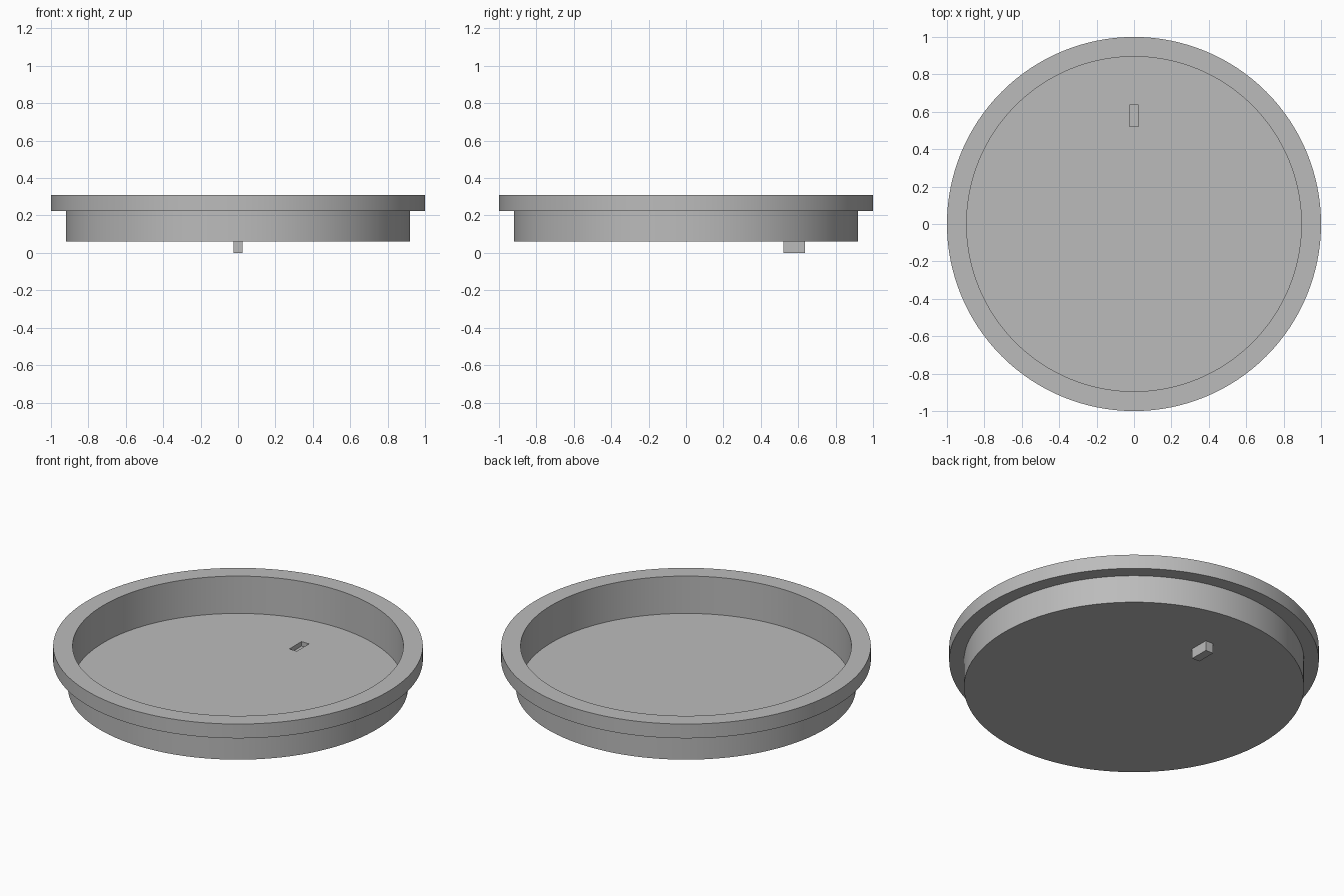
import bpy, bmesh, math
from mathutils import Matrix, Vector

cube = bpy.data.objects.get("Cube")
if cube:
    bpy.data.objects.remove(cube, do_unlink=True)

grey = bpy.data.materials.new("plain grey")
grey.use_nodes = True
colour = (0.5, 0.5, 0.5, 1)
grey.diffuse_color = colour
grey.node_tree.nodes["Principled BSDF"].inputs["Base Color"].default_value = colour


def finish(name, bm):
    bmesh.ops.recalc_face_normals(bm, faces=bm.faces)
    mesh = bpy.data.meshes.new(name)
    bm.to_mesh(mesh)
    bm.free()
    mesh.materials.append(grey)
    obj = bpy.data.objects.new(name, mesh)
    bpy.context.collection.objects.link(obj)
    return obj


def lathe(name, profile, steps=128):
    bm = bmesh.new()
    verts = [bm.verts.new((r, 0, z)) for r, z in profile]
    edges = [bm.edges.new(pair) for pair in zip(verts, verts[1:])]
    bmesh.ops.spin(bm, geom=verts + edges, cent=(0, 0, 0), axis=(0, 0, 1),
                   angle=math.tau, steps=steps, use_duplicate=False)
    bmesh.ops.remove_doubles(bm, verts=bm.verts, dist=0.0001)
    return finish(name, bm)


def box(name, low, high):
    low, high = Vector(low), Vector(high)
    bm = bmesh.new()
    bmesh.ops.create_cube(bm, size=1, matrix=Matrix.Translation((low + high) / 2)
                          @ Matrix.Diagonal((*(high - low), 1)))
    return finish(name, bm)


# Shallow round tray with a thick overhanging lip
base, floor, lip, top = 0.06, 0.087, 0.225, 0.31
inner, wall, rim = 0.895, 0.92, 1.0
tray = lathe("tray", [(0, base), (wall, base), (wall, lip), (rim, lip),
                      (rim, top), (inner, top), (inner, floor), (0, floor)])

# Slot through the tray floor
low_y, high_y, half = 0.52, 0.635, 0.025
cutter = box("slot_cutter", (-half, low_y, base - 0.1), (half, high_y, floor + 0.1))
cutter.hide_render = True
cutter.hide_viewport = True
slot = tray.modifiers.new("slot", 'BOOLEAN')
slot.operation = 'DIFFERENCE'
slot.solver = 'EXACT'
slot.object = cutter

# Small peg under the slot
box("locating_peg", (-half, low_y, 0), (half, high_y, base))

bpy.ops.object.select_all(action='DESELECT')
tray.select_set(True)
bpy.context.view_layer.objects.active = tray
bpy.ops.object.modifier_apply(modifier=slot.name)
bpy.data.objects.remove(cutter, do_unlink=True)
bpy.ops.object.shade_smooth_by_angle(angle=math.radians(30))
